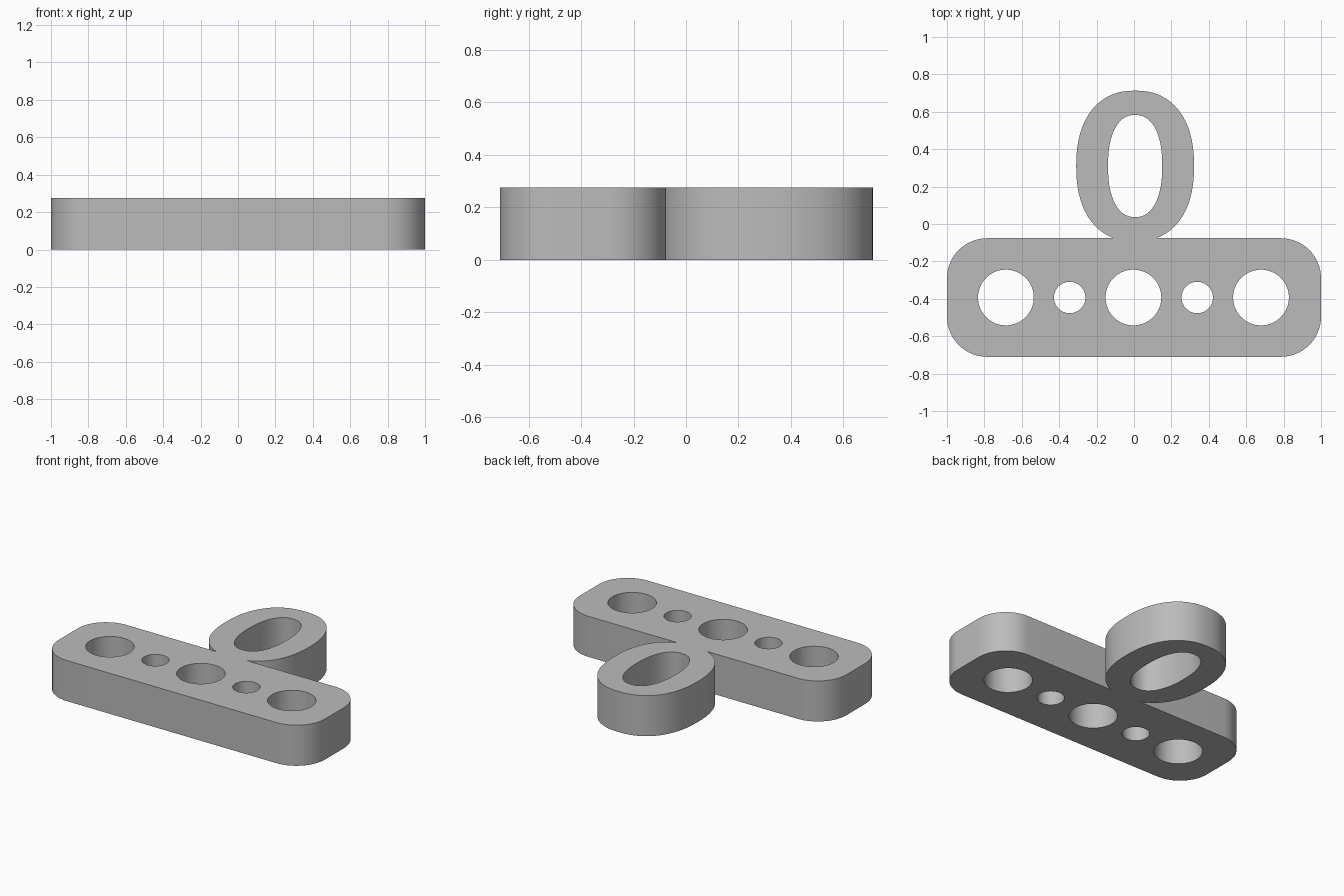
import bpy, bmesh, math

cube = bpy.data.objects.get("Cube")
if cube:
    bpy.data.objects.remove(cube, do_unlink=True)

HEIGHT = 0.275
PLATE_Y = -0.393

grey = bpy.data.materials.new("plain grey")
grey.use_nodes = True
grey.diffuse_color = (0.5, 0.5, 0.5, 1)
grey.node_tree.nodes["Principled BSDF"].inputs["Base Color"].default_value = (0.5, 0.5, 0.5, 1)


def prism(name, outline, low=0.0, high=HEIGHT):
    """Upright solid from a counter-clockwise outline."""
    bm = bmesh.new()
    face = bm.faces.new([bm.verts.new((x, y, low)) for x, y in outline])
    top = bmesh.ops.extrude_face_region(bm, geom=[face])["geom"]
    bmesh.ops.translate(bm, vec=(0, 0, high - low),
                        verts=[v for v in top if isinstance(v, bmesh.types.BMVert)])
    bmesh.ops.recalc_face_normals(bm, faces=bm.faces)
    mesh = bpy.data.meshes.new(name)
    bm.to_mesh(mesh)
    bm.free()
    mesh.materials.append(grey)
    ob = bpy.data.objects.new(name, mesh)
    bpy.context.collection.objects.link(ob)
    return ob


def oval(cx, cy, rx, ry, power=2.0, steps=64):
    """Ellipse, or a squarer oval when power is above two."""
    points = []
    for i in range(steps):
        a = math.tau * i / steps
        c, s = math.cos(a), math.sin(a)
        points.append((cx + rx * math.copysign(abs(c) ** (2 / power), c),
                       cy + ry * math.copysign(abs(s) ** (2 / power), s)))
    return points


def rounded_rectangle(cy, hx, hy, r, steps=16):
    points = []
    for quarter, (sx, sy) in enumerate([(1, 1), (-1, 1), (-1, -1), (1, -1)]):
        for i in range(steps + 1):
            a = math.pi / 2 * (quarter + i / steps)
            points.append((sx * (hx - r) + r * math.cos(a),
                           cy + sy * (hy - r) + r * math.sin(a)))
    return points


def combine(target, other, operation):
    mod = target.modifiers.new(operation.lower(), "BOOLEAN")
    mod.object, mod.operation, mod.solver = other, operation, "EXACT"
    bpy.context.view_layer.objects.active = target
    bpy.ops.object.modifier_apply(modifier=mod.name)
    bpy.data.objects.remove(other, do_unlink=True)


# Bar with rounded corners, joined to the oval loop behind it
bar = prism("drilled_bar_with_loop", rounded_rectangle(PLATE_Y, 1.0, 0.317, 0.215))
loop = prism("oval_loop", oval(0.006, 0.31, 0.315, 0.403, 2.3))
combine(bar, loop, "UNION")

# Loop opening
combine(bar, prism("loop_cutter", oval(0.006, 0.31, 0.145, 0.273, 2.3), -0.1, 0.4), "DIFFERENCE")

# Large and small holes alternate along the bar
for i in range(-2, 3):
    radius = 0.084 if i % 2 else 0.149
    cutter = prism("hole_cutter", oval(0.341 * i - 0.003, PLATE_Y, radius, radius), -0.1, 0.4)
    combine(bar, cutter, "DIFFERENCE")

# Smooth curved walls, sharp rims
bpy.ops.object.select_all(action="DESELECT")
bar.select_set(True)
bpy.context.view_layer.objects.active = bar
bpy.ops.object.shade_smooth_by_angle(angle=math.radians(30))
